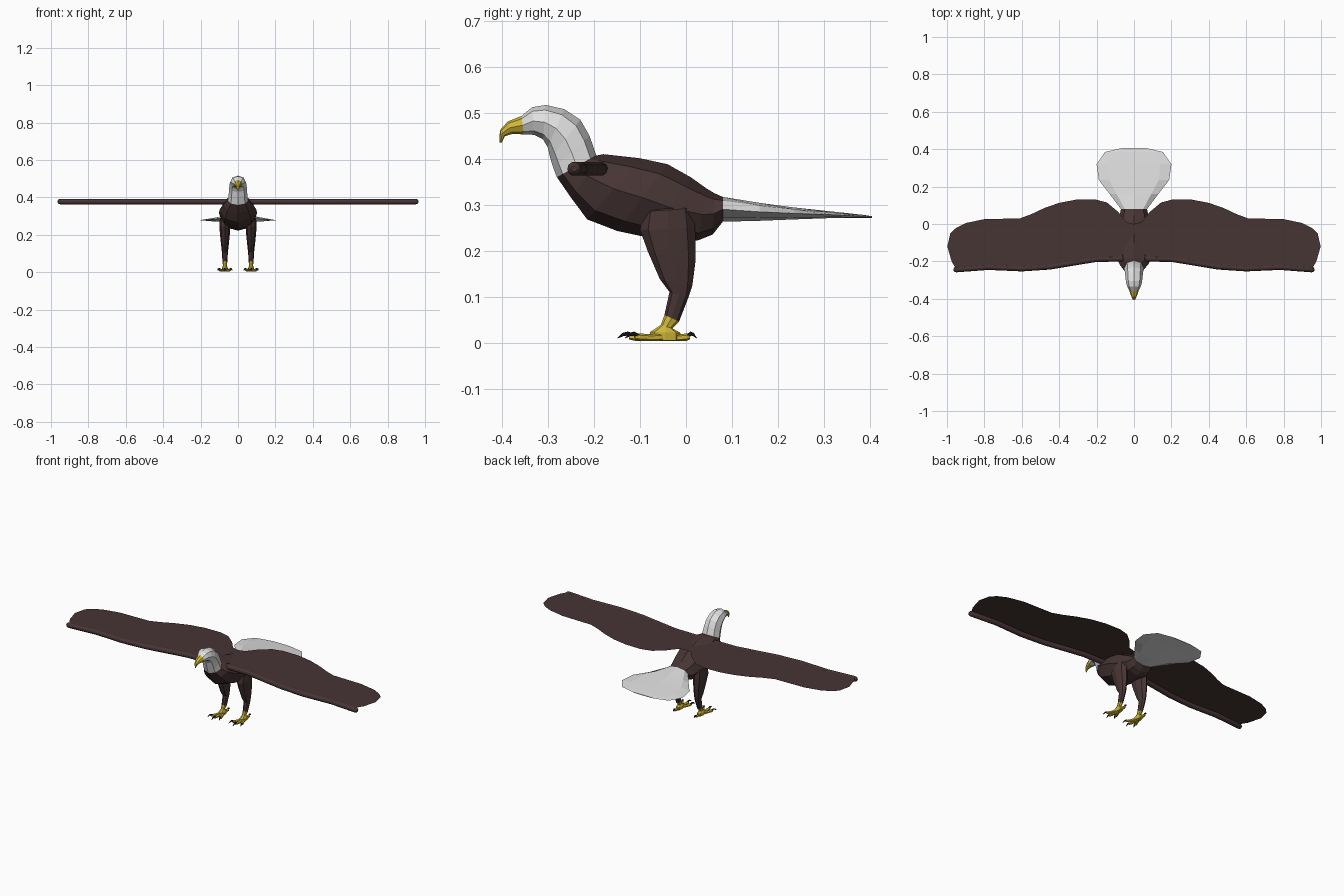
import bpy, bmesh
from math import sin, cos, pi, radians
from mathutils import Matrix, Vector

if "Cube" in bpy.data.objects:
    bpy.data.objects.remove(bpy.data.objects["Cube"])


def material(name, rgb):
    m = bpy.data.materials.new(name)
    m.use_nodes = True
    m.diffuse_color = (*rgb, 1)
    bsdf = next(n for n in m.node_tree.nodes if n.type == 'BSDF_PRINCIPLED')
    bsdf.inputs["Base Color"].default_value = (*rgb, 1)
    bsdf.inputs["Roughness"].default_value = 0.8
    return m


BROWN = material("dark brown feathers", (0.062, 0.035, 0.034))
WHITE = material("white feathers", (0.74, 0.74, 0.74))
YELLOW = material("yellow skin", (0.62, 0.47, 0.04))
BLACK = material("black claw", (0.012, 0.012, 0.014))


def finish(name, bm, mat):
    mesh = bpy.data.meshes.new(name)
    bm.to_mesh(mesh)
    bm.free()
    obj = bpy.data.objects.new(name, mesh)
    mesh.materials.append(mat)
    bpy.context.scene.collection.objects.link(obj)
    return obj


def loft(name, rings, mat, matrix=Matrix(), sides=8):
    """Skin oval rings; each is (y1, z1, y2, z2, half width)."""
    bm = bmesh.new()
    loops = []
    for y1, z1, y2, z2, w in rings:
        loop = []
        for i in range(sides):
            a = 2 * pi * i / sides
            s = (1 + cos(a)) / 2
            p = Vector((w * sin(a), y2 + (y1 - y2) * s, z2 + (z1 - z2) * s))
            loop.append(bm.verts.new(matrix @ p))
        loops.append(loop)
    for a, b in zip(loops, loops[1:]):
        for i in range(sides):
            j = (i + 1) % sides
            bm.faces.new((a[i], a[j], b[j], b[i]))
    bm.faces.new(loops[0])
    bm.faces.new(loops[-1])
    bmesh.ops.recalc_face_normals(bm, faces=bm.faces)
    return finish(name, bm, mat)


# Beak, hooked down at the tip
loft("beak", [
    (-.406, .436, -.402, .434, .002),
    (-.405, .462, -.394, .449, .009),
    (-.388, .481, -.378, .454, .016),
    (-.358, .493, -.353, .453, .025)], YELLOW)

# Head and neck
loft("head_and_neck", [
    (-.358, .493, -.353, .453, .025),
    (-.335, .512, -.330, .452, .037),
    (-.305, .517, -.311, .442, .043),
    (-.265, .508, -.301, .425, .046),
    (-.230, .485, -.295, .400, .048),
    (-.210, .450, -.288, .378, .050),
    (-.195, .407, -.281, .360, .054)], WHITE)

# Body
loft("body", [
    (-.195, .407, -.281, .360, .054),
    (-.180, .410, -.250, .315, .078),
    (-.100, .401, -.215, .268, .098),
    (-.040, .388, -.150, .243, .102),
    (.010, .360, -.080, .228, .094),
    (.045, .335, .025, .222, .080),
    (.062, .325, .058, .235, .074),
    (.080, .317, .080, .263, .070)], BROWN)

# Fan tail
loft("tail", [
    (.080, .317, .080, .263, .070),
    (.160, .304, .160, .265, .130),
    (.235, .294, .235, .268, .188),
    (.320, .285, .320, .271, .200),
    (.385, .278, .385, .271, .155),
    (.405, .275, .405, .271, .070)], WHITE)

# Wing sheets, outlined from the shoulder round the tip to the back
outline = [(.21, -.192), (.33, -.215), (.45, -.235), (.6, -.245), (.78, -.235),
           (.95, -.242), (.975, -.2), (.998, -.12), (.982, -.05), (.95, -.02),
           (.9, .005), (.8, .026), (.61, .03), (.55, .052), (.48, .085),
           (.4, .113), (.31, .13), (.21, .132), (.145, .115), (.085, .065),
           (.04, .01), (0, 0), (0, -.192)]
for side, name in ((1, "left"), (-1, "right")):
    bm = bmesh.new()
    verts = [bm.verts.new((side * x, y, .39)) for x, y in outline]
    face = bm.faces.new(verts)
    face.normal_update()
    if face.normal.z < 0:
        face.normal_flip()
    bmesh.ops.triangulate(bm, faces=bm.faces)
    finish(name + "_wing", bm, BROWN)

    # Rounded rod along the leading edge
    path = [(0, -.185), (.2, -.187), (.33, -.208), (.45, -.228), (.6, -.238),
            (.78, -.23), (.95, -.243), (.96, -.244), (.964, -.244)]
    curve = bpy.data.curves.new(name + "_wing_edge", 'CURVE')
    curve.dimensions = '3D'
    curve.bevel_depth = .0155
    curve.bevel_resolution = 3
    curve.use_fill_caps = True
    spline = curve.splines.new('POLY')
    spline.points.add(len(path) - 1)
    for point, (x, y) in zip(spline.points, path):
        point.co = (side * x, y, .378, 1)
    spline.points[-2].radius = .75
    spline.points[-1].radius = .4
    curve.materials.append(BROWN)
    rod = bpy.data.objects.new(name + "_wing_edge", curve)
    bpy.context.scene.collection.objects.link(rod)

    # Feathered leg
    at_leg = Matrix.Translation((side * .07, 0, 0))
    loft(name + "_leg", [
        (-.070, .298, -.010, .303, .012),
        (-.092, .285, .014, .292, .027),
        (-.100, .245, .020, .250, .030),
        (-.083, .198, .021, .180, .025),
        (-.057, .138, .014, .125, .019),
        (-.036, .110, .006, .100, .016),
        (-.047, .060, -.015, .046, .013)], BROWN, at_leg)

    # Ankle and sole
    loft(name + "_ankle", [
        (-.047, .060, -.015, .046, .012),
        (-.055, .038, -.030, .031, .011),
        (-.078, .023, -.012, .021, .016),
        (-.080, .004, -.012, .004, .014)], YELLOW, at_leg)

    # Three front toes and one short back toe, each with a hooked claw
    for toe, angle, length in (("inner", -23 * side, .92), ("middle", 0, 1),
                               ("outer", 23 * side, .92), ("back", 180, .58)):
        place = (Matrix.Translation((side * .07, -.04, 0))
                 @ Matrix.Rotation(radians(angle), 4, 'Z')
                 @ Matrix.Diagonal((1, length, 1, 1)))
        loft(f"{name}_{toe}_toe", [
            (0, .022, 0, .003, .011),
            (-.045, .018, -.045, .003, .009),
            (-.072, .020, -.072, .004, .009),
            (-.084, .016, -.084, .007, .005)], YELLOW, place, 6)
        loft(f"{name}_{toe}_claw", [
            (-.074, .019, -.076, .010, .005),
            (-.086, .024, -.088, .015, .005),
            (-.098, .021, -.096, .014, .004),
            (-.110, .010, -.109, .009, .001)], BLACK, place, 6)
